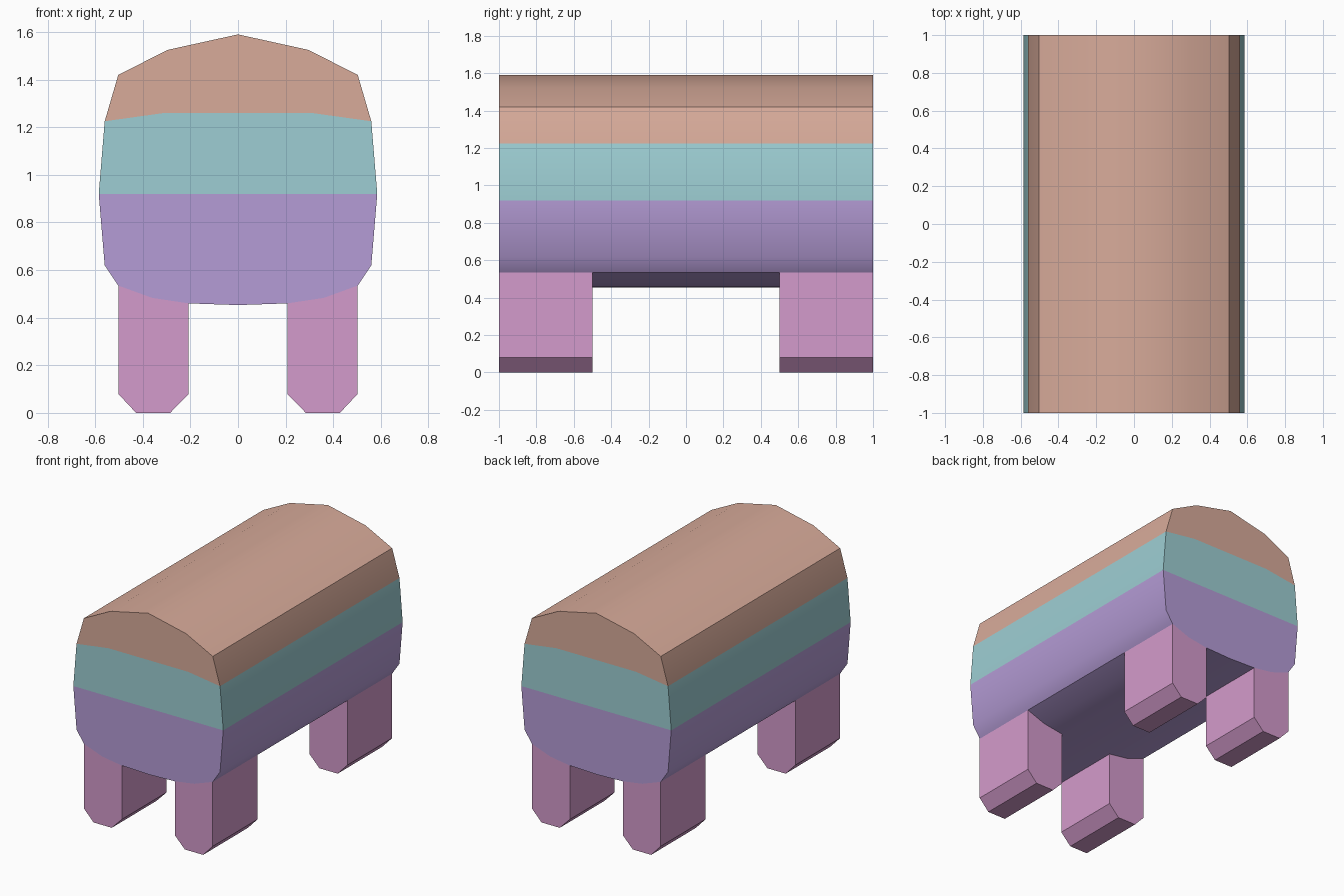
import bpy, bmesh, math

if "Cube" in bpy.data.objects:
    bpy.data.objects.remove(bpy.data.objects["Cube"])


def material(name, srgb):
    lin = [c / 12.92 if c <= 0.04045 else ((c + 0.055) / 1.055) ** 2.4
           for c in (int(srgb[i:i + 2], 16) / 255 for i in (0, 2, 4))]
    m = bpy.data.materials.new(name)
    m.diffuse_color = (*lin, 1)
    m.use_nodes = True
    m.node_tree.nodes["Principled BSDF"].inputs["Base Color"].default_value = m.diffuse_color
    return m


TAN = material("tan", "d8ab9a")
TEAL = material("teal", "9dced3")
PURPLE = material("purple", "b59cd6")
PINK = material("pink", "d49bcc")


def finish(bm, name, mats):
    bmesh.ops.recalc_face_normals(bm, faces=bm.faces)
    mesh = bpy.data.meshes.new(name)
    bm.to_mesh(mesh)
    bm.free()
    for m in mats:
        mesh.materials.append(m)
    ob = bpy.data.objects.new(name, mesh)
    bpy.context.collection.objects.link(ob)
    return ob


# Body: right half of the outline from crown to belly, mirrored and extruded in y
half = [(0, 1.59), (0.295, 1.525), (0.503, 1.42), (0.56, 1.225), (0.585, 0.92),
        (0.56, 0.62), (0.503, 0.535), (0.36, 0.483), (0.207, 0.46), (0, 0.453)]
outline = half + [(-x, z) for x, z in half[-2:0:-1]]
n = len(outline)
bm = bmesh.new()
rings = [[bm.verts.new((x, y, z)) for x, z in outline] for y in (-1, 1)]


def band(z):
    return 0 if z > 1.225 else 1 if z > 0.92 else 2


# Long side strips, coloured by height
for i in range(n):
    j = (i + 1) % n
    f = bm.faces.new((rings[0][i], rings[0][j], rings[1][j], rings[1][i]))
    f.material_index = band((outline[i][1] + outline[j][1]) / 2)

# End caps cut into three coloured bands
for r, y in zip(rings, (-1, 1)):
    seam_r, seam_l = (bm.verts.new((x, y, 1.26)) for x in (0.31, -0.31))
    caps = (r[n - 3:] + r[:4] + [seam_r, seam_l],
            [r[3], r[4], r[n - 4], r[n - 3], seam_l, seam_r],
            r[4:n - 3])
    for k, verts in enumerate(caps):
        bm.faces.new(verts).material_index = k
body = finish(bm, "body", (TAN, TEAL, PURPLE))
bpy.context.view_layer.objects.active = body
body.select_set(True)
bpy.ops.object.shade_smooth_by_angle(angle=math.radians(31))
body.select_set(False)

# Legs: chamfered foot, open top that follows the belly
leg = [(0.503, 0.535), (0.503, 0.08), (0.428, 0), (0.285, 0), (0.207, 0.08),
       (0.207, 0.46), (0.36, 0.483)]
for side, sname in ((1, "right"), (-1, "left")):
    for y0, yname in ((-1, "front"), (0.5, "back")):
        bm = bmesh.new()
        a, b = ([bm.verts.new((side * x, y, z)) for x, z in leg] for y in (y0, y0 + 0.5))
        bm.faces.new(a)
        bm.faces.new(b)
        for i in range(5):
            bm.faces.new((a[i], a[i + 1], b[i + 1], b[i]))
        finish(bm, f"{yname}_{sname}_leg", (PINK,))
